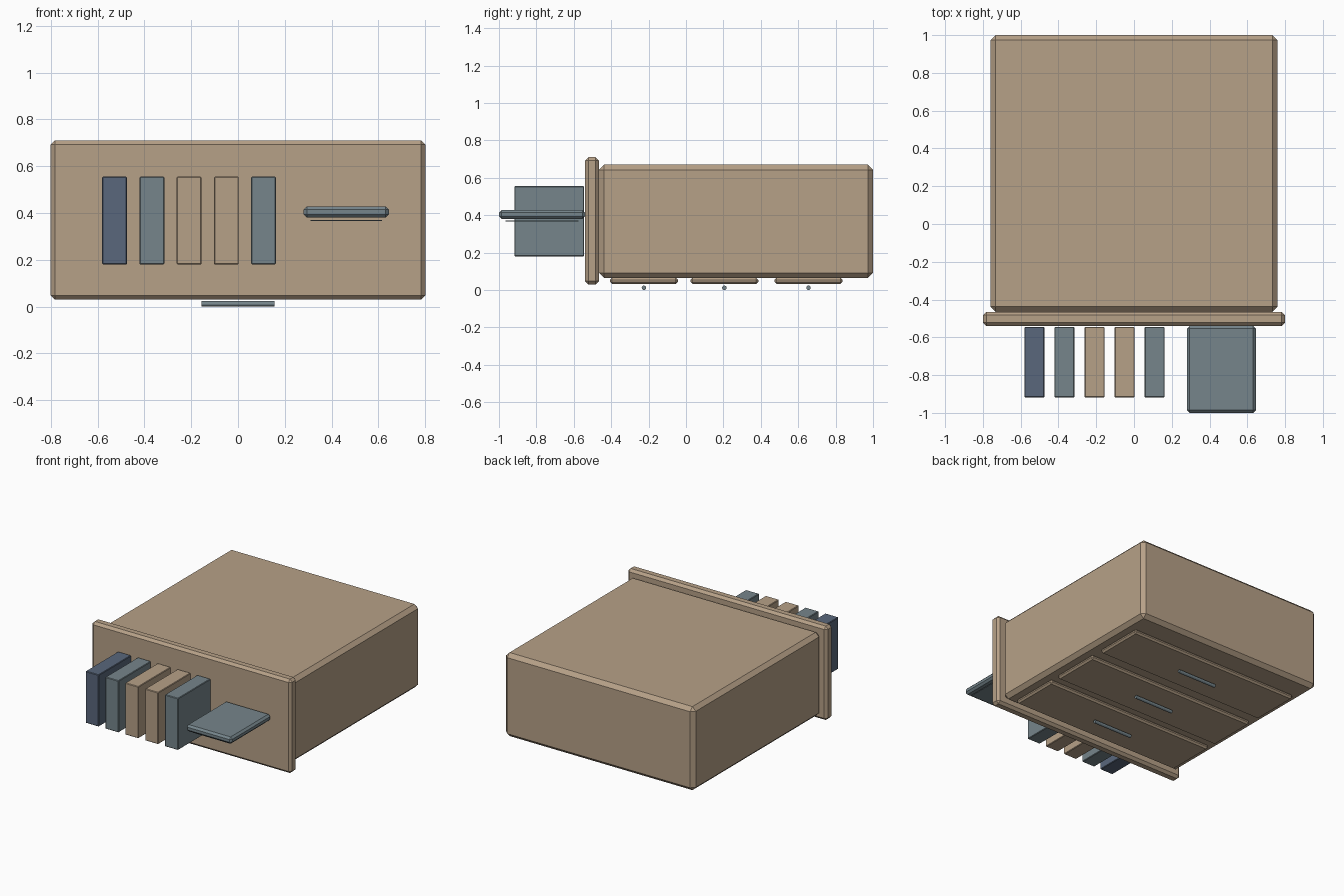
import bpy
import math

cube = bpy.data.objects.get("Cube")
if cube:
    bpy.data.objects.remove(cube, do_unlink=True)


def material(name, rgb):
    mat = bpy.data.materials.new(name)
    mat.use_nodes = True
    color = (*rgb, 1)
    mat.diffuse_color = color
    mat.node_tree.nodes["Principled BSDF"].inputs["Base Color"].default_value = color
    return mat


tan = material("tan wood", (0.47, 0.355, 0.245))
slate = material("slate grey", (0.18, 0.235, 0.26))
navy = material("navy", (0.10, 0.135, 0.2))


def finish(obj, name, mat, bevel):
    obj.name = name
    obj.data.materials.append(mat)
    if bevel:
        mod = obj.modifiers.new("chamfer", "BEVEL")
        mod.width = bevel
        mod.segments = 1
    return obj


def box(name, x, y, z, mat, bevel=0):
    """Chamfered box from its (min, max) range on each axis."""
    spans = (x, y, z)
    bpy.ops.mesh.primitive_cube_add(size=1, location=[(a + b) / 2 for a, b in spans])
    obj = bpy.context.object
    obj.scale = [b - a for a, b in spans]
    bpy.ops.object.transform_apply(location=False, rotation=False, scale=True)
    return finish(obj, name, mat, bevel)


# Cabinet lying on its drawer side, with its top board facing the front
box("cabinet_body", (-0.76, 0.76), (-0.465, 1), (0.065, 0.67), tan, 0.027)
box("top_board", (-0.8, 0.8), (-0.54, -0.465), (0.03, 0.71), tan, 0.018)

# Drawer fronts and their bar handles
for i, y in enumerate((-0.225, 0.205, 0.655), 1):
    box(f"drawer_{i}", (-0.69, 0.69), (y - 0.182, y + 0.182), (0.032, 0.066), tan, 0.012)
    bpy.ops.mesh.primitive_cylinder_add(vertices=12, radius=0.012, depth=0.312,
                                        location=(0, y, 0.012),
                                        rotation=(0, math.pi / 2, 0))
    finish(bpy.context.object, f"drawer_handle_{i}", slate, 0)

# Row of books standing on the top board
for i, mat in enumerate((navy, slate, tan, tan, slate)):
    x = -0.527 + i * 0.159
    box(f"book_{i + 1}", (x - 0.053, x + 0.053), (-0.918, -0.545), (0.18, 0.555), mat, 0.004)

# Tablet with a thin screen plate
box("tablet", (0.28, 0.645), (-1, -0.54), (0.38, 0.428), slate, 0.014)
box("tablet_screen", (0.31, 0.615), (-0.965, -0.575), (0.366, 0.371), slate)
